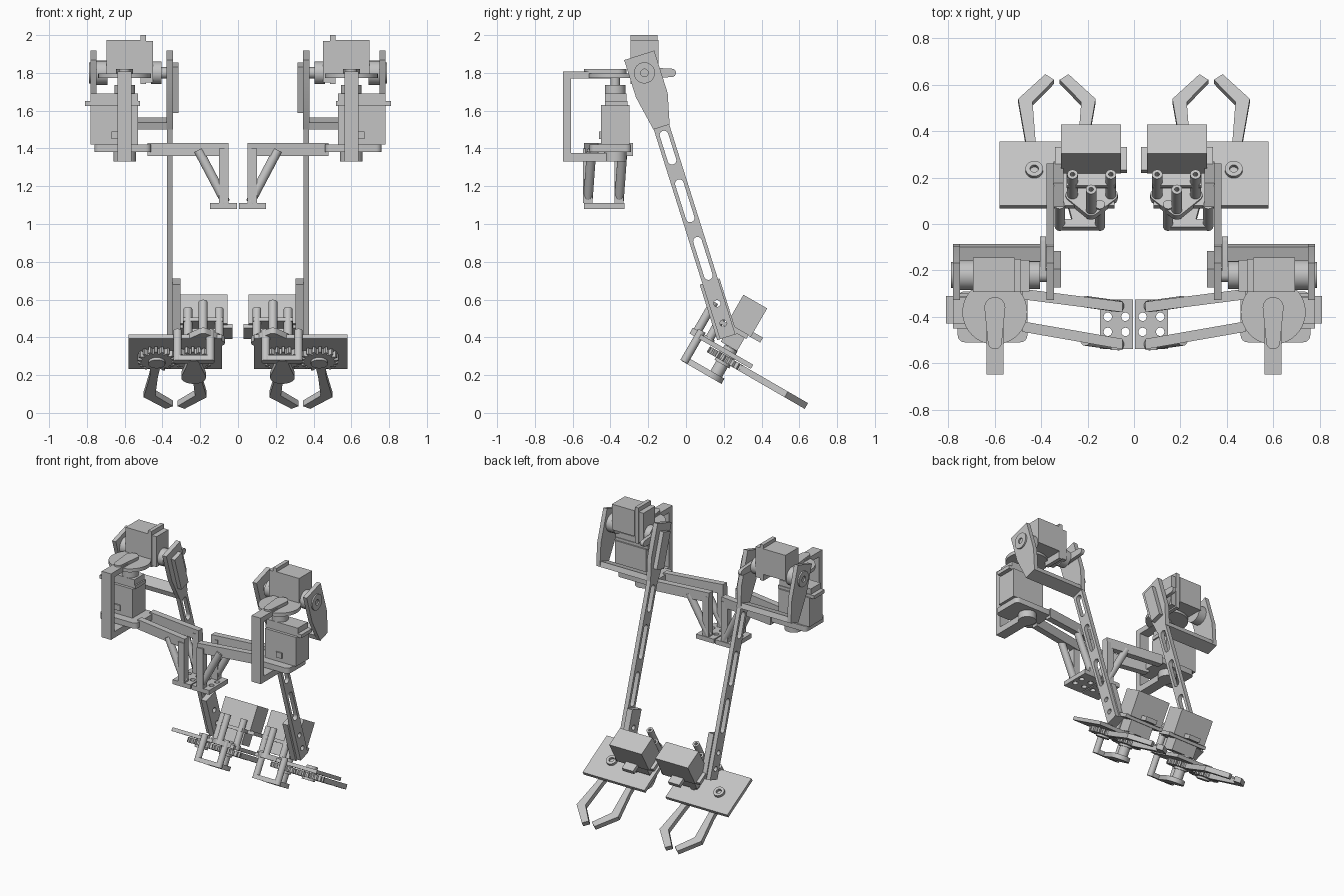
import bpy, bmesh
from math import sin, cos, pi, radians
from mathutils import Matrix, Vector
from mathutils.geometry import convex_hull_2d

if "Cube" in bpy.data.objects:
    bpy.data.objects.remove(bpy.data.objects["Cube"])

GREY = (0.55, 0.55, 0.55, 1)
mat = bpy.data.materials.new("light grey")
mat.use_nodes = True
mat.diffuse_color = GREY
mat.node_tree.nodes["Principled BSDF"].inputs["Base Color"].default_value = GREY


# ---- helpers: every part is a flat outline, extruded in a frame ----
def frame(origin, x, y):
    z = Vector(x).cross(Vector(y))
    m = Matrix((x, y, z)).transposed().to_4x4()
    m.translation = origin
    return m


def side_frame(origin, angle):
    c, s = cos(angle), sin(angle)
    return frame(origin, (0, c, s), (0, -s, c))


FLAT = Matrix()
SIDE = side_frame((0, 0, 0), 0)
ARM = side_frame((0, -0.22, 1.8), radians(17.5))
GRIP = Matrix.Translation((0, 0.2, 0.345)) @ Matrix.Rotation(radians(-30), 4, 'X')


def rect(x0, x1, y0, y1):
    return [(x0, y0), (x1, y0), (x1, y1), (x0, y1)]


def hull(*discs, n=24):
    pts = [Vector((x + r * cos(2 * pi * i / n), y + r * sin(2 * pi * i / n)))
           for x, y, r in discs for i in range(n)]
    return [tuple(pts[i]) for i in convex_hull_2d(pts)]


def gear(x, y, r, teeth=18):
    pts = []
    for i in range(teeth):
        for f, k in ((0, 0.84), (0.3, 0.84), (0.45, 1.05), (0.8, 1.05)):
            a = 2 * pi * (i + f) / teeth
            pts.append((x + r * k * cos(a), y + r * k * sin(a)))
    return pts


def solid(name, outline, lo, hi, space=FLAT, holes=()):
    curve = bpy.data.curves.new(name, 'CURVE')
    curve.dimensions = '2D'
    curve.fill_mode = 'BOTH'
    curve.extrude = (hi - lo) / 2
    for loop in (outline, *holes):
        sp = curve.splines.new('POLY')
        sp.points.add(len(loop) - 1)
        for p, (x, y) in zip(sp.points, loop):
            p.co = (x, y, 0, 1)
        sp.use_cyclic_u = True
    tmp = bpy.data.objects.new(name + "_outline", curve)
    bpy.context.collection.objects.link(tmp)
    deps = bpy.context.evaluated_depsgraph_get()
    mesh = bpy.data.meshes.new_from_object(tmp.evaluated_get(deps))
    bpy.data.objects.remove(tmp)
    mesh.transform(space @ Matrix.Translation((0, 0, (lo + hi) / 2)))
    bm = bmesh.new()
    bm.from_mesh(mesh)
    bmesh.ops.remove_doubles(bm, verts=bm.verts, dist=1e-5)
    bmesh.ops.recalc_face_normals(bm, faces=bm.faces)
    bm.to_mesh(mesh)
    bm.free()
    mesh.materials.clear()
    mesh.materials.append(mat)
    ob = bpy.data.objects.new(name, mesh)
    bpy.context.collection.objects.link(ob)
    bpy.ops.object.select_all(action='DESELECT')
    ob.select_set(True)
    bpy.context.view_layer.objects.active = ob
    bpy.ops.object.shade_smooth_by_angle(angle=radians(30))
    ob.modifiers.new("both sides", 'MIRROR')
    return ob


def rod(name, a, b, r):
    a, b = Vector(a), Vector(b)
    m = (b - a).to_track_quat('Z', 'Y').to_matrix().to_4x4()
    m.translation = a
    solid(name, hull((0, 0, r)), 0, (b - a).length, m)


# ---- centre mount ----
solid("centre_plate", rect(0.004, 0.147, -0.54, -0.325), 1.08, 1.112,
      holes=[hull((x, y, 0.018)) for x in (0.037, 0.113) for y in (-0.4, -0.465)])
for tag, y, outline in (
        ("front", -0.52, [(0.05, -0.54), (0.48, -0.465), (0.48, -0.42), (0.05, -0.495)]),
        ("rear", -0.355, [(0.05, -0.38), (0.48, -0.325), (0.48, -0.28), (0.05, -0.335)])):
    solid(tag + "_cross_arm", outline, 1.36, 1.43)
    solid(tag + "_post", rect(0.05, 0.1, y - 0.024, y + 0.024), 1.11, 1.4)
    rod(tag + "_strut", (0.065, y, 1.115), (0.21, y + 0.02, 1.39), 0.025)

# ---- shoulder servo standing upright ----
solid("shoulder_tray", hull((0.49, -0.32, 0.03), (0.73, -0.32, 0.03),
                            (0.73, -0.48, 0.03), (0.49, -0.48, 0.03)), 1.38, 1.42)
solid("shoulder_servo_body", rect(0.53, 0.78, -0.45, -0.3), 1.42, 1.63)
solid("shoulder_servo_flange", rect(0.52, 0.81, -0.43, -0.31), 1.625, 1.65)
solid("shoulder_servo_cap", rect(0.53, 0.78, -0.43, -0.315), 1.65, 1.69)
solid("shoulder_servo_plug", rect(0.625, 0.67, -0.46, -0.44), 1.45, 1.49)
solid("shoulder_hub", hull((0.6, -0.375, 0.055)), 1.69, 1.735)
solid("shoulder_shaft", hull((0.6, -0.375, 0.025)), 1.73, 1.78)
solid("lower_pivot", hull((0.6, -0.375, 0.06)), 1.33, 1.385)
solid("turntable", hull((0.6, -0.38, 0.14), n=40), 1.772, 1.797)
solid("turntable_horn", hull((0.6, -0.36, 0.045), (0.6, -0.51, 0.03)), 1.797, 1.82)
solid("yoke", [(-0.65, 1.33), (-0.38, 1.33), (-0.38, 1.375), (-0.61, 1.375),
               (-0.61, 1.77), (-0.4, 1.77), (-0.4, 1.808), (-0.65, 1.808)],
      0.563, 0.637, SIDE)

# ---- elbow servo lying across the arm top ----
solid("elbow_servo_body", rect(-0.293, -0.145, 1.79, 1.975), 0.515, 0.695, SIDE)
solid("elbow_servo_flange", rect(-0.293, -0.15, 1.74, 2.0), 0.487, 0.515, SIDE)
solid("elbow_servo_cap", rect(-0.29, -0.155, 1.75, 1.97), 0.45, 0.487, SIDE)
solid("elbow_inner_hub", hull((0, 0, 0.06)), 0.405, 0.46, ARM)
solid("elbow_inner_shaft", hull((0, 0, 0.03)), 0.37, 0.41, ARM)
solid("elbow_outer_hub", hull((0, 0, 0.065)), 0.69, 0.755, ARM)
solid("elbow_outer_cap", hull((0, 0, 0.056)), 0.775, 0.79, ARM, holes=[hull((0, 0, 0.02))])
solid("elbow_lever", hull((-0.22, 1.8, 0.03), (-0.075, 1.8, 0.022)), 0.38, 0.405, SIDE)

# ---- long arm and the bracket around the elbow servo ----
bracket = [(-0.082, 0.097), (-0.082, -0.11), (-0.045, -0.3),
           (0.045, -0.3), (0.085, -0.14), (0.085, 0.097)]
solid("outer_bracket_plate", bracket, 0.75, 0.78, ARM)
solid("inner_bracket_plate", bracket, 0.345, 0.378, ARM)
solid("bracket_crossbar", rect(-0.045, 0.045, -0.3, -0.262), 0.345, 0.78, ARM)
solid("inner_rib", rect(-0.042, 0.042, -0.21, 0.045), 0.315, 0.346, ARM)
slots = [hull((0, u + h, 0.023), (0, u - h, 0.023))
         for u, h in ((-0.415, 0.07), (-0.71, 0.095), (-1.03, 0.095))]
bolts = [hull((0, u, 0.018)) for u in (-1.28, -1.39)]
solid("long_arm", rect(-0.043, 0.043, -1.465, -0.29), 0.346, 0.377, ARM, holes=slots + bolts)
solid("wrist_plate", rect(-0.058, 0.052, -1.465, -1.157), 0.305, 0.347, ARM, holes=bolts)

# ---- gripper: base, gears, jaws ----
MID, PIVOT = 0.3325, 0.035
jaw = [(0.07, 0.02), (0.13, 0.04), (0.135, 0.2), (0.167, 0.41), (0.05, 0.533),
       (0.012, 0.505), (0.105, 0.395), (0.092, 0.2)]
solid("gripper_base", rect(0.085, 0.58, -0.14, 0.18), -0.025, 0, GRIP)
for tag, sign in (("inner", -1), ("outer", 1)):
    x = MID + sign * 0.0975
    solid(tag + "_gear", gear(x, PIVOT, 0.097), -0.065, -0.03, GRIP)
    solid(tag + "_jaw", [(MID + sign * d, s) for d, s in jaw], -0.066, -0.031, GRIP)
    solid(tag + "_jaw_hub", hull((x, PIVOT, 0.045)), -0.08, -0.02, GRIP)
solid("outer_bolt", hull((0.43, PIVOT, 0.038)), 0, 0.018, GRIP, holes=[hull((0.43, PIVOT, 0.018))])

# ---- gripper servo ----
solid("gripper_servo_body", rect(0.055, 0.315, -0.05, 0.095), 0.12, 0.295, GRIP)
solid("gripper_servo_flange", rect(0.03, 0.34, -0.035, 0.08), 0.1, 0.125, GRIP)
solid("gripper_servo_neck", rect(0.1, 0.28, -0.03, 0.07), 0.02, 0.105, GRIP)
solid("gripper_servo_shaft", hull((0.235, PIVOT, 0.035)), -0.15, 0.03, GRIP)
solid("gripper_servo_plug", rect(0.14, 0.23, 0.09, 0.153), 0.12, 0.15, GRIP)
solid("standoff_bridge", rect(0.08, 0.29, -0.11, -0.03), 0.1, 0.122, GRIP)

# ---- standoffs above and below the base ----
for tag, x, s in (("inner", 0.1, -0.09), ("middle", 0.185, -0.165), ("outer", 0.265, -0.09)):
    solid(tag + "_standoff", hull((x, s, 0.023)), -0.02, 0.185, GRIP,
          holes=[hull((x, s, 0.01))])
solid("standoff_foot", hull((0.1, -0.09, 0.03), (0.185, -0.165, 0.03),
                            (0.265, -0.09, 0.03)), -0.025, 0.01, GRIP)
for tag, x in (("inner", 0.147), ("outer", 0.32)):
    solid(tag + "_lower_post", hull((x, -0.145, 0.022)), -0.17, 0.02, GRIP)
solid("lower_crossbar", rect(0.147, 0.32, -0.165, -0.125), -0.17, -0.14, GRIP)
solid("lower_bearing_arm", hull((0.235, -0.13, 0.03), (0.235, 0.02, 0.065)), -0.172, -0.14, GRIP)
